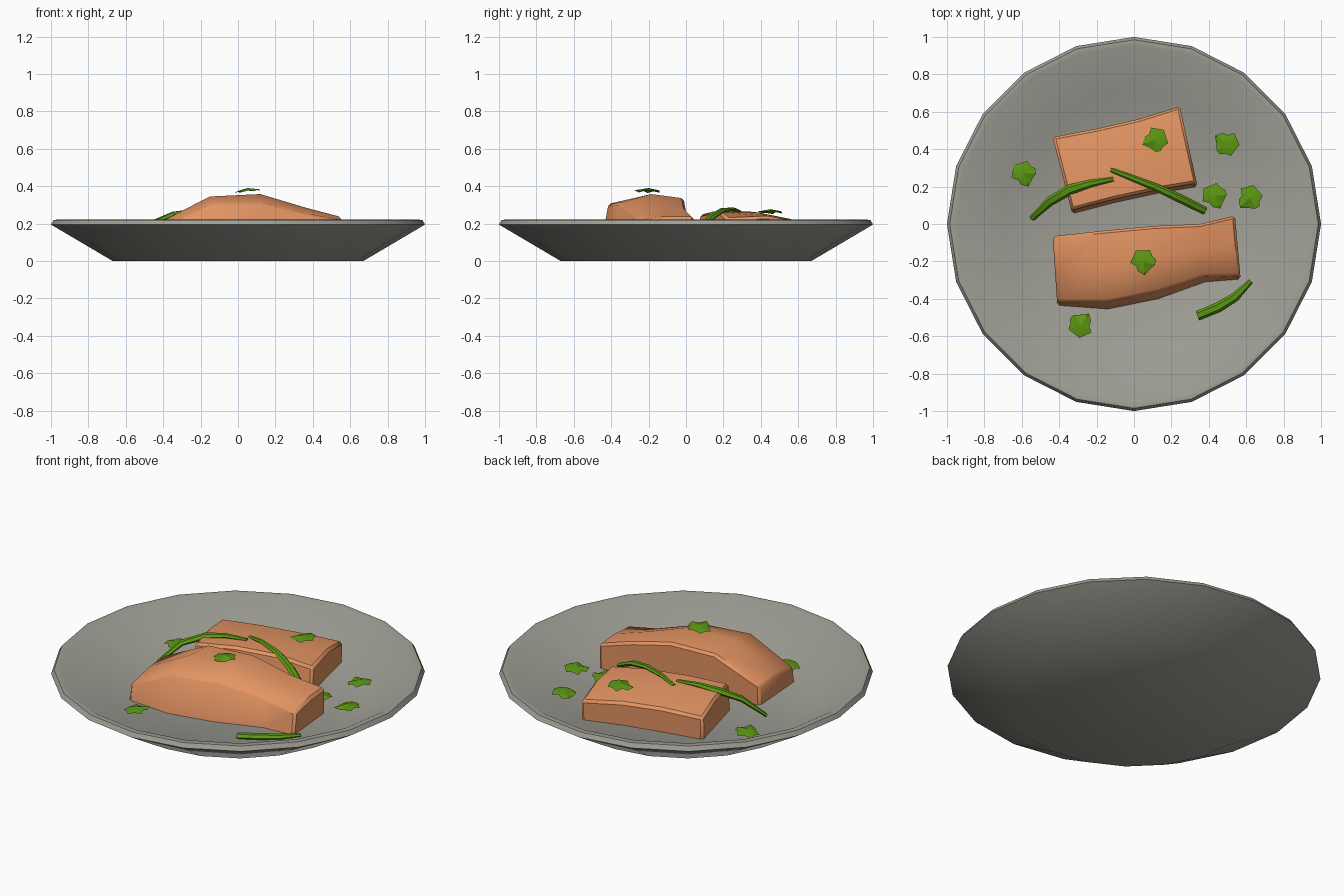
import bpy, bmesh, math
from mathutils import Vector

if "Cube" in bpy.data.objects:
    bpy.data.objects.remove(bpy.data.objects["Cube"])


def material(name, rgb):
    m = bpy.data.materials.new(name)
    m.diffuse_color = (*rgb, 1)
    m.use_nodes = True
    m.node_tree.nodes["Principled BSDF"].inputs["Base Color"].default_value = m.diffuse_color
    return m


GREY = material("warm_grey", (0.35, 0.345, 0.305))
SALMON = material("salmon_orange", (0.78, 0.30, 0.125))
GREEN = material("herb_green", (0.105, 0.31, 0.006))


def finish(name, bm, mat, angle):
    bmesh.ops.recalc_face_normals(bm, faces=bm.faces)
    me = bpy.data.meshes.new(name)
    bm.to_mesh(me)
    bm.free()
    me.materials.append(mat)
    ob = bpy.data.objects.new(name, me)
    bpy.context.collection.objects.link(ob)
    bpy.ops.object.select_all(action='DESELECT')
    ob.select_set(True)
    bpy.context.view_layer.objects.active = ob
    bpy.ops.object.shade_smooth_by_angle(angle=math.radians(angle))
    return ob


def loft(name, rings, mat, angle=35, bevel=0):
    """Skin a row of closed rings and cap both ends."""
    bm = bmesh.new()
    vs = [[bm.verts.new(p) for p in r] for r in rings]
    n = len(rings[0])
    for a, b in zip(vs, vs[1:]):
        for i in range(n):
            j = (i + 1) % n
            bm.faces.new((a[i], a[j], b[j], b[i]))
    bm.faces.new(vs[0])
    bm.faces.new(vs[-1])
    bmesh.ops.recalc_face_normals(bm, faces=bm.faces)
    if bevel:
        sharp = [e for e in bm.edges if e.calc_face_angle(0) > math.radians(50)
                 and max(v.co.z for v in e.verts) > 0.15]
        bmesh.ops.bevel(bm, geom=sharp, offset=bevel, segments=1, affect='EDGES')
    return finish(name, bm, mat, angle)


# Plate: 20-sided lathe
SIDES = 20
profile = [(0.67, 0), (1.0, 0.195), (0.985, 0.22), (0.955, 0.222), (0.71, 0.09)]
loft("plate", [[(r * math.cos(2 * math.pi * i / SIDES),
                 r * math.sin(2 * math.pi * i / SIDES), z) for i in range(SIDES)]
               for r, z in profile], GREY, 40)


# Fillets: sections as (front bottom, front top, middle top, back top, back bottom)
def fillet(name, sections):
    rings = []
    for (xf, yf, zf), zm, (xb, yb, zb), lean in sections:
        f, b = Vector((xf, yf, 0)), Vector((xb, yb, 0))
        d = (b - f).normalized()
        rings.append([f + Vector((0, 0, 0.088)),
                      f + d * lean + Vector((0, 0, zf)),
                      f.lerp(b, 0.55) + Vector((0, 0, zm)),
                      b + Vector((0, 0, zb)),
                      b - d * 0.005 + Vector((0, 0, 0.088))])
    loft(name, rings, SALMON, 35, 0.014)


fillet("front_fillet", [
    ((-0.41, -0.435, 0.18), 0.205, (-0.435, -0.065, 0.205), 0.02),
    ((-0.14, -0.455, 0.305), 0.345, (-0.16, -0.035, 0.33), 0.04),
    ((0.13, -0.40, 0.31), 0.358, (0.11, -0.01, 0.335), 0.04),
    ((0.38, -0.31, 0.25), 0.285, (0.35, 0.0, 0.28), 0.03),
    ((0.57, -0.295, 0.215), 0.235, (0.54, 0.045, 0.235), 0.02)])
fillet("back_fillet", [
    ((-0.33, 0.055, 0.25), 0.25, (-0.435, 0.465, 0.22), 0.02),
    ((-0.10, 0.115, 0.265), 0.265, (-0.20, 0.51, 0.23), 0.02),
    ((0.13, 0.165, 0.26), 0.26, (0.02, 0.56, 0.225), 0.02),
    ((0.34, 0.20, 0.23), 0.24, (0.245, 0.63, 0.205), 0.02)])


# Chives: bent hexagonal strands along short paths
def chive(name, path):
    pts = [Vector(p[:3]) for p in path]
    rings = []
    for i, p in enumerate(pts):
        t = (pts[min(i + 1, len(pts) - 1)] - pts[max(i - 1, 0)]).normalized()
        side = t.cross(Vector((0, 0, 1))).normalized()
        up = side.cross(t)
        r = path[i][3]
        rings.append([p + side * r * math.cos(k * math.pi / 3)
                      + up * 0.6 * r * math.sin(k * math.pi / 3) for k in range(6)])
    loft(name, rings, GREEN, 40)


chive("left_chive", [(-0.545, 0.03, 0.10, 0.015), (-0.45, 0.12, 0.205, 0.025),
                     (-0.34, 0.185, 0.25, 0.028), (-0.23, 0.217, 0.268, 0.02),
                     (-0.11, 0.24, 0.268, 0.012)])
chive("middle_chive", [(-0.125, 0.29, 0.262, 0.012), (-0.02, 0.25, 0.278, 0.016),
                       (0.12, 0.195, 0.272, 0.02), (0.25, 0.135, 0.235, 0.024),
                       (0.38, 0.07, 0.165, 0.022)])
chive("right_chive", [(0.34, -0.49, 0.10, 0.026), (0.45, -0.445, 0.108, 0.027),
                      (0.54, -0.39, 0.11, 0.024), (0.625, -0.305, 0.11, 0.013)])

# Herb leaves: lobed fans (angle in degrees, radius), slightly domed
OUTLINE = [(-85, 0.075), (-50, 0.055), (-15, 0.065), (8, 0.068), (30, 0.055),
           (60, 0.07), (95, 0.058), (125, 0.07), (155, 0.06), (185, 0.07),
           (215, 0.045), (240, 0.06)]


def leaf(name, x, y, z, turn, tilt=0.1):
    bm = bmesh.new()
    mid = bm.verts.new((x, y, z + 0.012))
    rim = []
    for i, (a, r) in enumerate(OUTLINE):
        t = math.radians(a + turn)
        dx, dy = r * math.cos(t), r * math.sin(t)
        rim.append(bm.verts.new((x + dx, y + dy, z + dx * tilt - (0.008 if i % 2 else 0))))
    for a, b in zip(rim, rim[1:] + rim[:1]):
        bm.faces.new((mid, a, b))
    finish(name, bm, GREEN, 30)


for i, args in enumerate([(0.05, -0.20, 0.378, 0), (0.115, 0.45, 0.265, 285),
                          (0.495, 0.43, 0.112, 230), (0.43, 0.15, 0.115, 20),
                          (0.62, 0.14, 0.112, 310), (-0.59, 0.27, 0.112, 15),
                          (-0.285, -0.54, 0.112, 140)]):
    leaf(f"herb_leaf_{i + 1}", *args)
